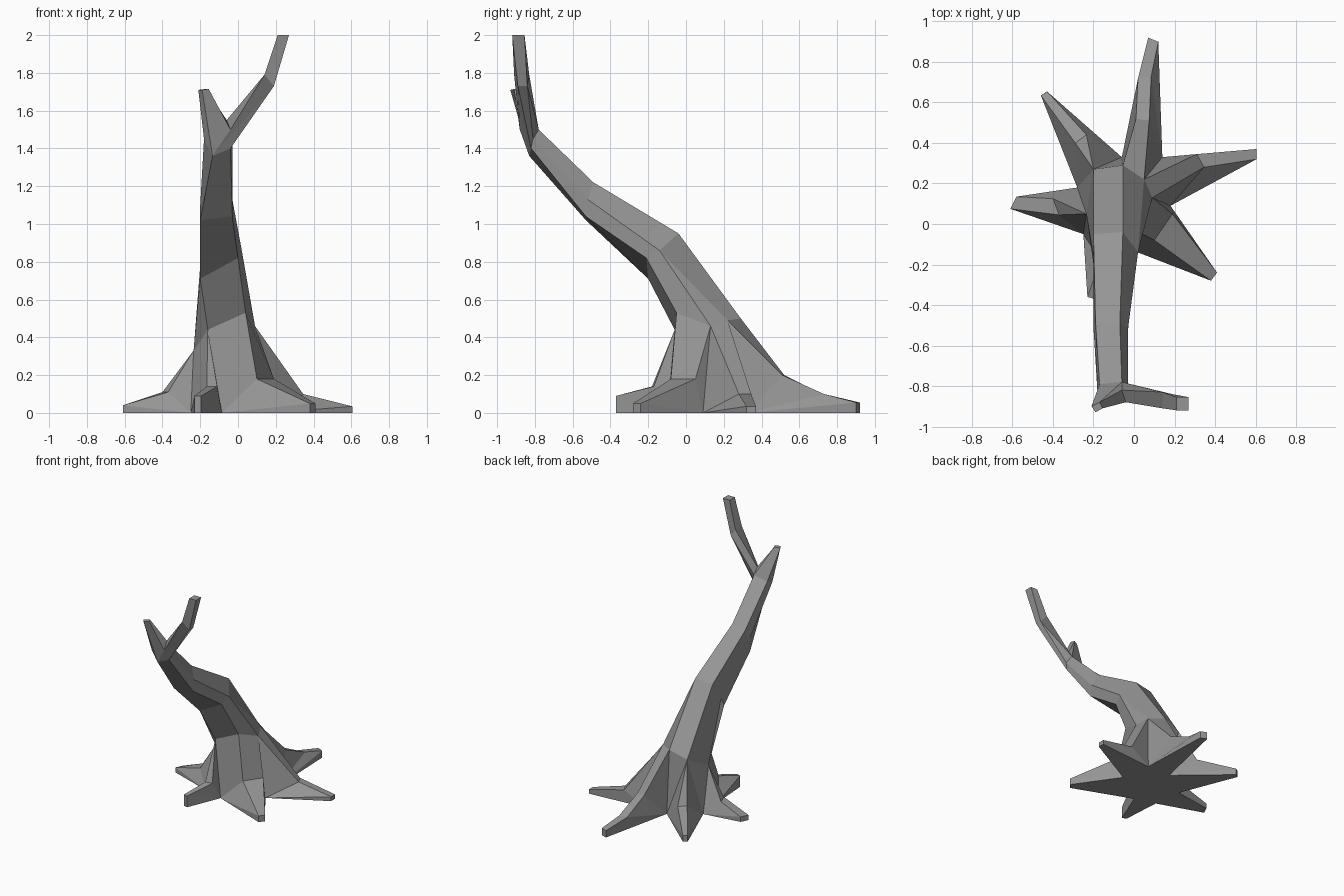
import bpy
import bmesh
from mathutils import Vector

cube = bpy.data.objects.get("Cube")
if cube:
    bpy.data.objects.remove(cube)

bark = bpy.data.materials.new("grey bark")
bark.use_nodes = True
bark_colour = (0.3, 0.3, 0.3, 1)
bark.diffuse_color = bark_colour
bark.node_tree.nodes["Principled BSDF"].inputs["Base Color"].default_value = bark_colour

bm = bmesh.new()


def point(x, y, z):
    return bm.verts.new(Vector((x, y, z)))


def ring(*coords):
    return [point(*c) for c in coords]


def face(*corners):
    """Add a face, dropping corners that repeat."""
    unique = list(dict.fromkeys(corners))
    if len(unique) > 2:
        bm.faces.new(unique)


def skin(lower, upper):
    """Join two closed rings; a repeated vertex makes a triangle."""
    for i in range(len(lower)):
        j = (i + 1) % len(lower)
        face(lower[i], lower[j], upper[j], upper[i])


# Trunk foot: corners run counterclockwise from the front right corner
front_r, front_l, side_l, back_l, back, back_r, side_r = foot = ring(
    (-.16, -.06, .44), (.04, -.05, .53), (.09, .13, .46), (.05, .22, .49),
    (-.055, .29, .5), (-.2, .27, .45), (-.235, .05, .33))

# Leaning trunk
bend = ring((-.2, -.2, .71), (0, -.21, .82), (.02, -.14, .86),
            (-.055, -.04, .95), (-.2, -.05, .93), (-.2, -.16, .78))
lean = ring((-.2, -.53, 1.02), (-.03, -.53, 1.04), (-.03, -.52, 1.13),
            (-.07, -.49, 1.22), (-.19, -.48, 1.2), (-.2, -.51, 1.1))
fork = ring((-.135, -.83, 1.36), (-.04, -.82, 1.4), (-.03, -.81, 1.45),
            (-.06, -.78, 1.5), (-.17, -.79, 1.47), (-.18, -.84, 1.45))
skin(foot, bend[:3] + bend[2:])
skin(bend, lean)
skin(lean, fork)

# Fork: two crotch points part the trunk into two branches
crotch_front, crotch_back = ring((-.04, -.88, 1.5), (-.06, -.82, 1.55))

# Long branch
low_front, low_back, up_back, up_front = elbow = ring(
    (.19, -.89, 1.73), (.19, -.84, 1.73), (.14, -.83, 1.79), (.14, -.91, 1.79))
long_tip = ring((.27, -.92, 2), (.27, -.855, 2), (.21, -.855, 2), (.21, -.92, 2))
skin(fork[:4] + [crotch_back, crotch_front],
     [low_front, low_front, low_back, low_back, up_back, up_front])
skin(elbow, long_tip)
face(*long_tip)

# Short branch
stub = ring((-.19, -.93, 1.71), (-.155, -.91, 1.715), (-.17, -.88, 1.715), (-.21, -.9, 1.71))
skin([fork[0], crotch_front, crotch_back] + fork[3:],
     [stub[0], stub[1], stub[2], stub[2], stub[3], stub[3]])
face(*stub)

# Roots: foot corners they grow from, then pairs of edge points with a height
roots = [
    (front_r, front_r, [((-.165, -.18), (-.11, -.17), .14),
                        ((-.23, -.36), (-.195, -.37), .09)]),
    (front_l, side_l, [((.1, -.08), (.19, .05), .18),
                       ((.38, -.28), (.41, -.24), .05)]),
    (side_l, back_l, [((.345, .28), (.31, .345), .1),
                      ((.605, .32), (.605, .37), .035)]),
    (back_l, back, [((.075, .51), (.01, .52), .2),
                    ((.085, .73), (.02, .72), .1),
                    ((.12, .9), (.07, .92), .055)]),
    (back_r, back_r, [((-.235, .44), (-.29, .4), .15),
                      ((-.43, .655), (-.46, .635), .05)]),
    (side_r, side_r, [((-.4, .125), (-.37, .045), .11),
                      ((-.58, .135), (-.61, .075), .04)]),
]
# Ground points in the hollow after each root
hollows = [point(x, y, 0) for x, y in (
    (-.085, -.1), (.18, .09), (.14, .33), (-.06, .33), (-.28, .18), (-.25, -.05))]

outline = []
for i, (start, end, sections) in enumerate(roots):
    before, after = hollows[i - 1], hollows[i]
    left, right = start, end
    tip_ground = [point(x, y, 0) for x, y in sections[-1][:2]]
    left_wall, right_wall = [start], [end]
    for a, b, height in sections:
        a, b = point(*a, height), point(*b, height)
        face(left, right, b, a)
        left_wall.append(a)
        right_wall.append(b)
        left, right = a, b
    face(left, right, tip_ground[1], tip_ground[0])
    # Side walls fan out from the hollows
    for wall, hollow, ground in ((left_wall, before, tip_ground[0]),
                                 (right_wall, after, tip_ground[1])):
        for upper, lower in zip(wall, wall[1:] + [ground]):
            face(hollow, upper, lower)
    # Bark between this root and the next
    face(end, after, roots[(i + 1) % len(roots)][0])
    outline += tip_ground + [after]
face(*outline)

bmesh.ops.recalc_face_normals(bm, faces=bm.faces)
mesh = bpy.data.meshes.new("dead_tree")
bm.to_mesh(mesh)
bm.free()
mesh.materials.append(bark)
tree = bpy.data.objects.new("dead_tree", mesh)
bpy.context.collection.objects.link(tree)
